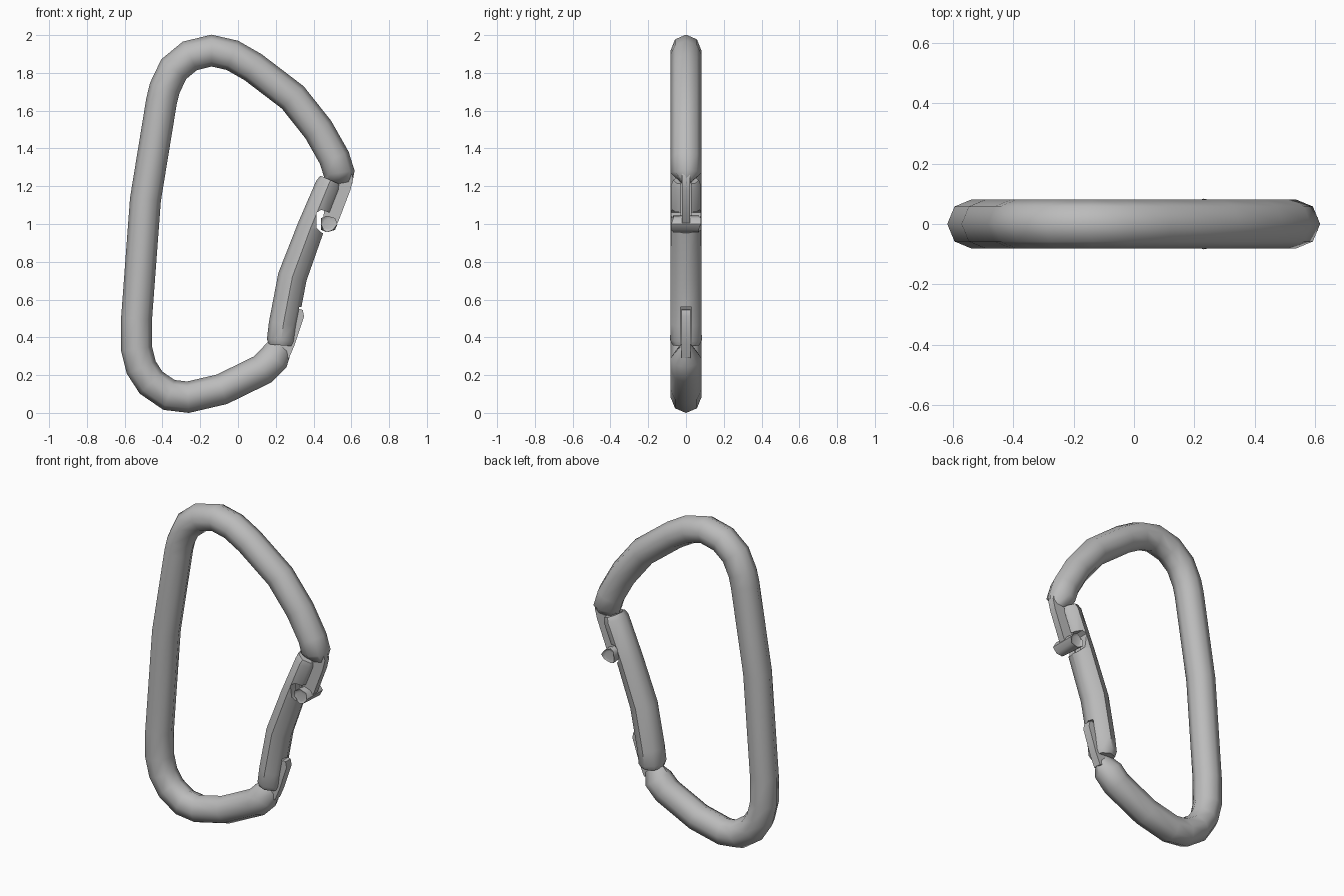
import bpy, bmesh, math
from mathutils import Vector

cube = bpy.data.objects.get("Cube")
if cube:
    bpy.data.objects.remove(cube, do_unlink=True)

R = 0.082
metal = bpy.data.materials.new("brushed_grey")
metal.use_nodes = True
metal.diffuse_color = (0.5, 0.5, 0.5, 1)
metal.node_tree.nodes["Principled BSDF"].inputs["Base Color"].default_value = (0.5, 0.5, 0.5, 1)


def finish(name, bm):
    bmesh.ops.recalc_face_normals(bm, faces=bm.faces)
    mesh = bpy.data.meshes.new(name)
    bm.to_mesh(mesh)
    bm.free()
    mesh.materials.append(metal)
    obj = bpy.data.objects.new(name, mesh)
    bpy.context.collection.objects.link(obj)
    return obj


def smooth(obj, angle=50):
    bpy.ops.object.select_all(action='DESELECT')
    obj.select_set(True)
    bpy.context.view_layer.objects.active = obj
    bpy.ops.object.shade_smooth_by_angle(angle=math.radians(angle))


def sweep(name, stations, sides=8):
    """Octagonal tube through (x, z, in-plane radius, depth radius) stations."""
    bm = bmesh.new()
    pts = [Vector((s[0], 0, s[1])) for s in stations]
    rings = []
    for i, (p, s) in enumerate(zip(pts, stations)):
        a = (p - pts[max(i - 1, 0)]).normalized()
        b = (pts[min(i + 1, len(pts) - 1)] - p).normalized()
        t = (a + b).normalized()
        n = Vector((t.z, 0, -t.x))
        miter = 1 / max(t.dot(b if b.length else a), 0.8)
        rings.append([bm.verts.new(p + n * s[2] * miter * math.cos(k * math.tau / sides)
                                   + Vector((0, s[3] * math.sin(k * math.tau / sides), 0)))
                      for k in range(sides)])
    for r, q in zip(rings, rings[1:]):
        for k in range(sides):
            j = (k + 1) % sides
            bm.faces.new((r[k], r[j], q[j], q[k]))
    bm.faces.new(rings[0])
    bm.faces.new(rings[-1])
    return finish(name, bm)


def plate(name, outline, half):
    """Flat plate: an x-z outline extruded across y."""
    bm = bmesh.new()
    face = bm.faces.new([bm.verts.new((x, -half, z)) for x, z in outline])
    out = bmesh.ops.extrude_face_region(bm, geom=[face])
    bmesh.ops.translate(bm, vec=(0, 2 * half, 0),
                        verts=[v for v in out["geom"] if isinstance(v, bmesh.types.BMVert)])
    return finish(name, bm)


def cut(obj, cutter):
    mod = obj.modifiers.new("cut", 'BOOLEAN')
    mod.operation = 'DIFFERENCE'
    mod.solver = 'EXACT'
    mod.object = cutter
    bpy.context.view_layer.objects.active = obj
    bpy.ops.object.modifier_apply(modifier=mod.name)
    bpy.data.objects.remove(cutter, do_unlink=True)


# Main bent bar, pinched to a blade at both ends
path = [(0.535, 1.27), (0.51, 1.35), (0.425, 1.5), (0.29, 1.67), (0.08, 1.83), (-0.03, 1.893),
        (-0.14, 1.918), (-0.255, 1.89), (-0.34, 1.82), (-0.388, 1.72), (-0.405, 1.65),
        (-0.49, 1.13), (-0.537, 0.5), (-0.537, 0.34), (-0.512, 0.24), (-0.46, 0.16),
        (-0.365, 0.095), (-0.265, 0.083), (-0.085, 0.125), (0.13, 0.23), (0.19, 0.29)]
bar = [(x, z, R, R) for x, z in path]
smooth(sweep("main_bar", [(0.535, 1.215, 0.07, 0.022)] + bar + [(0.225, 0.355, 0.065, 0.025)]))

# Nose blade and its cross pin
smooth(plate("nose_blade", [(0.47, 1.27), (0.6, 1.28), (0.61, 1.24), (0.595, 1.18), (0.53, 1.01),
                            (0.49, 0.97), (0.45, 1.0)], 0.021), 30)
bm = bmesh.new()
bmesh.ops.create_cone(bm, cap_ends=True, segments=8, radius1=0.044, radius2=0.044, depth=0.13)
for v in bm.verts:
    v.co = Vector((0.477 + v.co.x, v.co.z, 1.0 + v.co.y))
caps = [e for e in bm.edges if abs(e.verts[0].co.y - e.verts[1].co.y) < 0.01]
bmesh.ops.bevel(bm, geom=caps, offset=0.016, segments=2, affect='EDGES', profile=0.5)
smooth(finish("nose_cross_pin", bm), 60)

# Hinge tab reaching out of the gate
smooth(plate("hinge_tab", [(0.19, 0.3), (0.27, 0.29), (0.3, 0.36), (0.35, 0.51), (0.343, 0.545),
                           (0.325, 0.55), (0.28, 0.5), (0.2, 0.42)], 0.025), 30)

# Gate, slotted for the nose blade and hinge tab, notched for the cross pin
gate = sweep("gate", [(0.227, 0.358, 0.066, 0.07), (0.229, 0.385, 0.076, 0.084),
                      (0.24, 0.47, 0.077, R), (0.288, 0.72, 0.077, R), (0.385, 0.98, 0.072, 0.08),
                      (0.478, 1.205, 0.068, 0.08), (0.49, 1.232, 0.058, 0.068)])
cut(gate, plate("nose_slot_cutter", [(0.46, 1.3), (0.7, 1.3), (0.6, 0.97), (0.41, 0.97), (0.4, 1.05)], 0.027))
cut(gate, plate("pin_notch_cutter", [(0.415, 1.06), (0.44, 1.075), (0.55, 1.04), (0.56, 0.92),
                                     (0.44, 0.955), (0.415, 0.98)], 0.2))
cut(gate, plate("hinge_slot_cutter", [(0.2, 0.3), (0.4, 0.3), (0.4, 0.56), (0.29, 0.56), (0.2, 0.42)], 0.029))
smooth(gate, 45)
